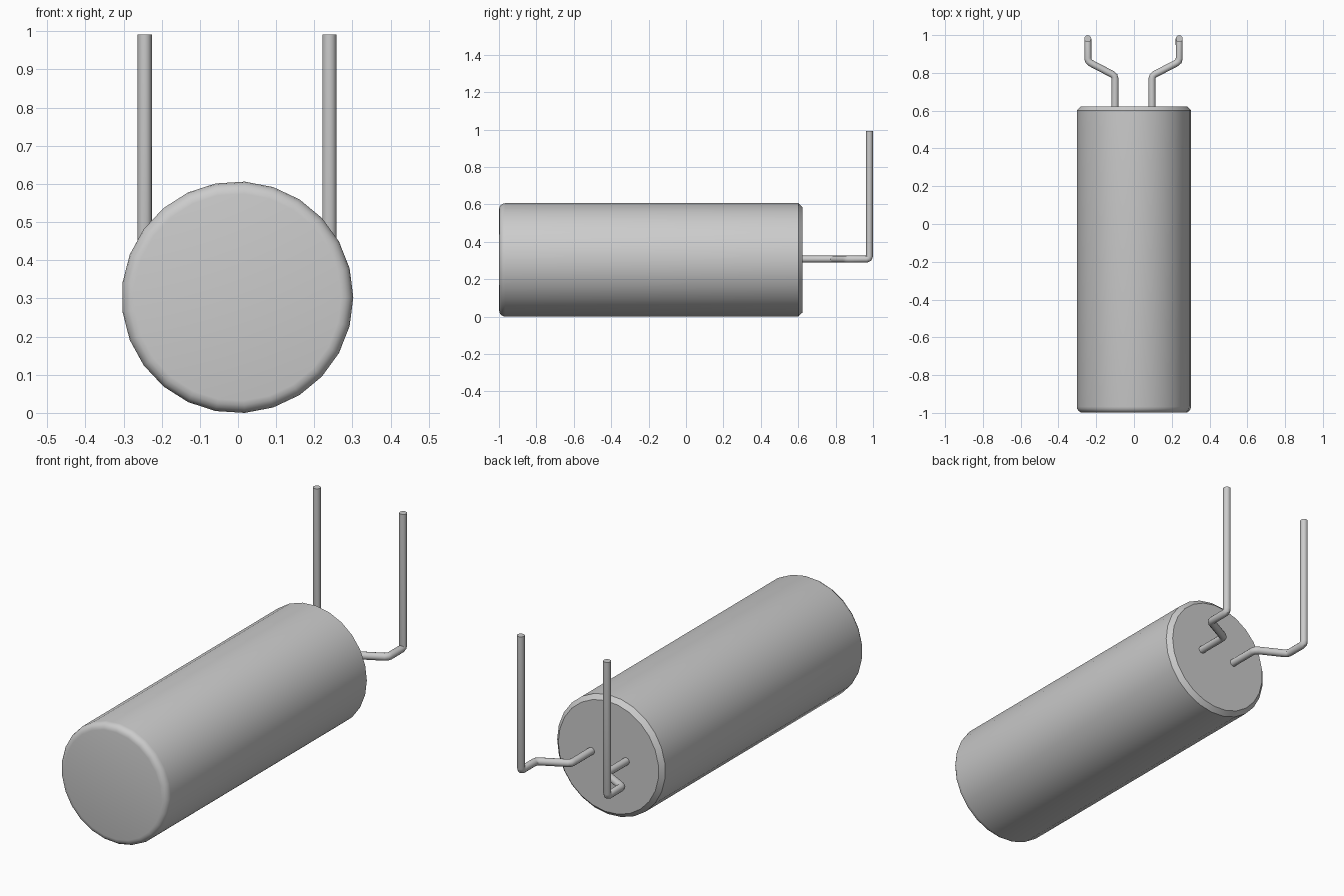
import bpy, bmesh, math
from mathutils import Vector, Matrix

cube = bpy.data.objects.get("Cube")
if cube:
    bpy.data.objects.remove(cube, do_unlink=True)

CX, CZ = -0.0015, 0.303      # body axis
RADIUS, SIDES = 0.3036, 25
FRONT, BACK = -0.999, 0.623
LEAD_R = 0.0185

grey = bpy.data.materials.new("plain grey")
grey.diffuse_color = (0.6, 0.6, 0.6, 1)
grey.use_nodes = True
grey.node_tree.nodes["Principled BSDF"].inputs["Base Color"].default_value = (0.6, 0.6, 0.6, 1)


def smooth(obj, degrees):
    bpy.ops.object.select_all(action='DESELECT')
    obj.select_set(True)
    bpy.context.view_layer.objects.active = obj
    bpy.ops.object.shade_smooth_by_angle(angle=math.radians(degrees))


def link_mesh(name, bm, degrees):
    bmesh.ops.recalc_face_normals(bm, faces=bm.faces)
    mesh = bpy.data.meshes.new(name)
    bm.to_mesh(mesh)
    bm.free()
    mesh.materials.append(grey)
    obj = bpy.data.objects.new(name, mesh)
    bpy.context.collection.objects.link(obj)
    smooth(obj, degrees)
    return obj


def loft(bm, rings):
    """Join rings of points with quads and cap both ends."""
    loops = [[bm.verts.new(p) for p in ring] for ring in rings]
    n = len(loops[0])
    for a, b in zip(loops, loops[1:]):
        for i in range(n):
            j = (i + 1) % n
            bm.faces.new((a[i], a[j], b[j], b[i]))
    bm.faces.new(loops[0])
    bm.faces.new(loops[-1])


# Can: rounded front rim, straight side, flat chamfer at the back
rim, chamfer = 0.032, 0.022
profile = [(RADIUS - rim + rim * math.sin(a), FRONT + rim * (1 - math.cos(a)))
           for a in (math.radians(d) for d in (0, 22.5, 45, 67.5, 90))]
profile += [(RADIUS, BACK - chamfer), (RADIUS - chamfer, BACK)]
bm = bmesh.new()
loft(bm, [[(CX + r * math.cos(t), y, CZ + r * math.sin(t))
           for t in (2 * math.pi * i / SIDES for i in range(SIDES))]
          for r, y in profile])
link_mesh("can_body", bm, 30)


def round_corners(points, cut):
    """Replace each inner corner with a short three-point bend."""
    out = [points[0]]
    for a, p, b in zip(points, points[1:], points[2:]):
        p0, p1 = p + (a - p).normalized() * cut, p + (b - p).normalized() * cut
        out += [p0, p0 * 0.25 + p * 0.5 + p1 * 0.25, p1]
    return out + [points[-1]]


def wire(name, points, radius, sides=12):
    """Sweep a round section along a path."""
    section = [Vector((math.cos(t), 0, math.sin(t))) * radius
               for t in (2 * math.pi * i / sides for i in range(sides))]
    rot = Matrix.Identity(3)
    heading = Vector((0, 1, 0))
    rings = []
    for i, p in enumerate(points):
        before = (p - points[max(i - 1, 0)]).normalized()
        after = (points[min(i + 1, len(points) - 1)] - p).normalized()
        tangent = (before + after).normalized()
        rot = heading.rotation_difference(tangent).to_matrix() @ rot
        heading = tangent
        rings.append([p + rot @ s for s in section])
    bm = bmesh.new()
    loft(bm, rings)
    return link_mesh(name, bm, 40)


# Bent leads: out of the back, splayed apart, then straight up
for side, name in ((1, "left_lead"), (-1, "right_lead")):
    path = [Vector((CX - 0.001 + side * x, y, z)) for x, y, z in (
        (0.098, 0.60, 0.307), (0.098, 0.785, 0.307), (0.242, 0.86, 0.307),
        (0.242, 0.981, 0.307), (0.242, 0.981, 0.992))]
    wire(name, round_corners(path, 0.016), LEAD_R)
